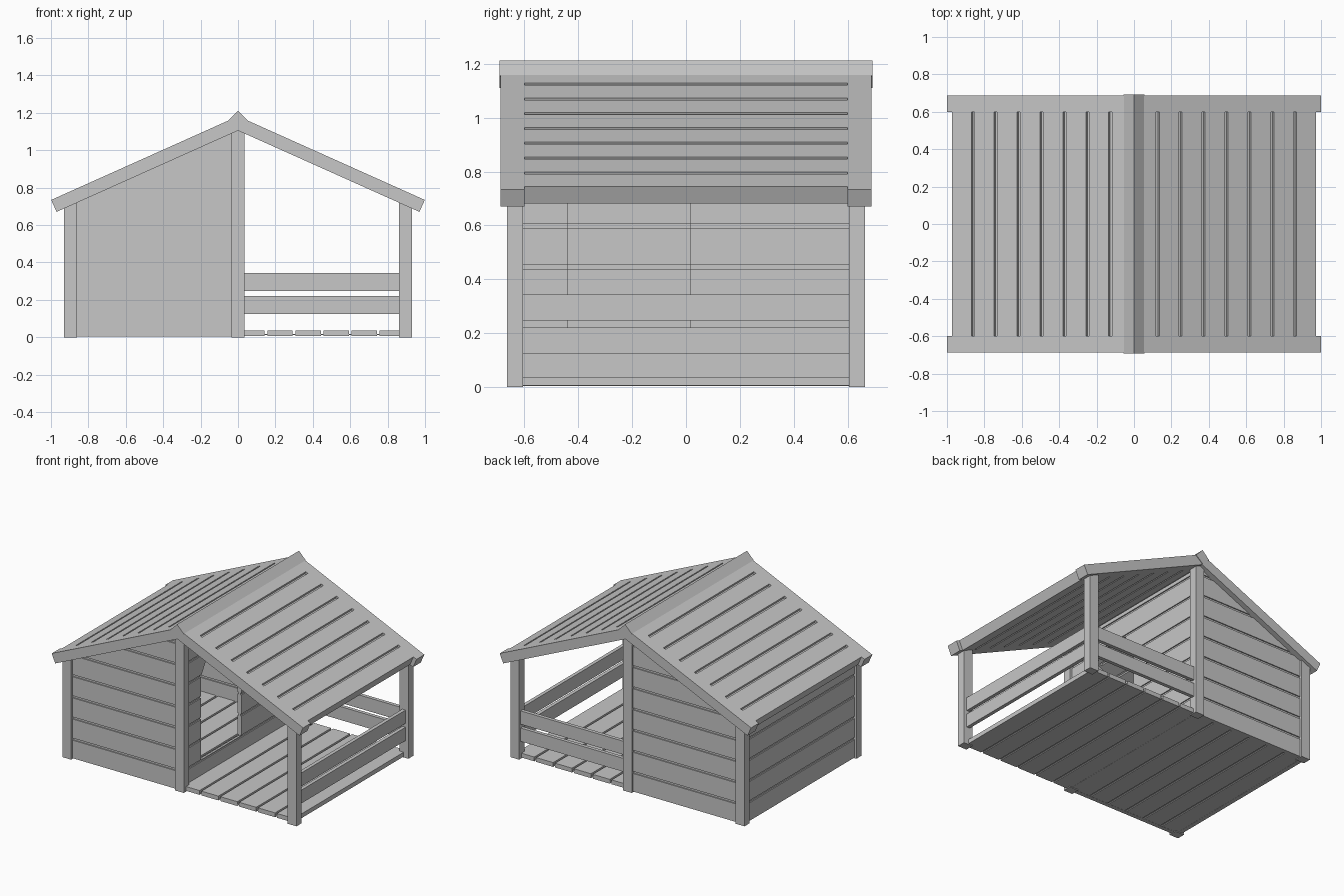
import bpy, bmesh, math
from mathutils import Vector

if "Cube" in bpy.data.objects:
    bpy.data.objects.remove(bpy.data.objects["Cube"], do_unlink=True)

wood = bpy.data.materials.new("grey_wood")
wood.use_nodes = True
GREY = (0.57, 0.57, 0.57, 1)
wood.diffuse_color = GREY
wood.node_tree.nodes["Principled BSDF"].inputs["Base Color"].default_value = GREY

SLOPE = math.atan(0.448)
PEAK = 1.105          # underside of the roof at the ridge
POST, INNER, OUTER = 0.035, 0.605, 0.665
SIDE_IN, SIDE_OUT = 0.86, 0.93
GAP = 0.015


def under(x):
    """Height of the roof underside at x."""
    return PEAK - abs(x) * math.tan(SLOPE)


def prism(bm, points, a, b, axis="y"):
    """Extrude a profile: (x, z) along y, or (y, z) along x."""
    def place(p, d):
        return (p[0], d, p[1]) if axis == "y" else (d, p[0], p[1])
    ends = [[bm.verts.new(place(p, d)) for p in points] for d in (a, b)]
    for ring in ends:
        bm.faces.new(ring)
    n = len(points)
    for i in range(n):
        j = (i + 1) % n
        bm.faces.new((ends[0][i], ends[0][j], ends[1][j], ends[1][i]))


def rect(u0, u1, v0, v1):
    return [(u0, v0), (u1, v0), (u1, v1), (u0, v1)]


def make(name, bm):
    bmesh.ops.recalc_face_normals(bm, faces=bm.faces)
    mesh = bpy.data.meshes.new(name)
    bm.to_mesh(mesh)
    bm.free()
    mesh.materials.append(wood)
    obj = bpy.data.objects.new(name, mesh)
    bpy.context.collection.objects.link(obj)
    return obj


# Siding courses: (bottom, top) of each horizontal cell
joints = [0.005] + [0.142 + 0.152 * i for i in range(7)] + [PEAK - 0.01]
courses = list(zip(joints, joints[1:]))


def layers(z0, z1):
    """A full thickness board and a thinner tongue that closes the joints."""
    return ((z0 + GAP / 2 * (z0 > 0.01), z1 - GAP / 2, 0), (z0, z1, 0.008))


# Posts with tops cut to the roof pitch
for label, y0 in (("front", -OUTER), ("back", INNER)):
    for side, x0, x1 in (("right", -SIDE_OUT, -SIDE_IN), ("middle", -POST, POST),
                         ("left", SIDE_IN, SIDE_OUT)):
        bm = bmesh.new()
        top = [(x1, under(x1)), (x0, under(x0))]
        if side == "middle":
            top.insert(1, (0, PEAK))
        prism(bm, [(x0, 0), (x1, 0)] + top, y0, y0 + OUTER - INNER)
        make(f"{label}_{side}_post", bm)

# Gable walls of the closed room
edge = -SIDE_IN - 0.01


def gable_board(z0, z1):
    def left(z):
        return max(edge, -(PEAK - z) / math.tan(SLOPE))
    pts = [(left(z0), z0), (-0.005, z0), (-0.005, z1), (left(z1), z1)]
    if z0 < under(edge) < z1:
        pts.append((edge, under(edge)))
    return pts


for label, s in (("front", -1), ("back", 1)):
    bm = bmesh.new()
    for z0, z1 in courses:
        for a, b, inset in layers(z0, z1):
            prism(bm, gable_board(a, b), s * (0.62 + inset), s * (0.65 - inset))
    make(f"{label}_gable_wall", bm)

# Eave wall of the closed room
bm = bmesh.new()
eave = under(0.9)
for z0, z1 in courses:
    if z0 < eave:
        for a, b, inset in layers(z0, min(z1, eave + GAP / 2)):
            prism(bm, rect(-0.615, 0.615, a, b), -0.915 + inset, -0.885 - inset, "x")
make("eave_wall", bm)

# Dividing wall with a doorway whose upper corners are cut off
DOOR_Y, DOOR_W = -0.2125, 0.2275


def door_half(z):
    return DOOR_W - max(0, z - joints[5]) * 0.6


bm = bmesh.new()
for i, (z0, z1) in enumerate(courses):
    for a, b, inset in layers(z0, z1):
        x = 0.016 - inset
        if 1 <= i <= 5:
            for s in (-1, 1):
                prism(bm, [(s * 0.61, a), (DOOR_Y + s * door_half(a), a),
                           (DOOR_Y + s * door_half(b), b), (s * 0.61, b)], -x, x, "x")
        else:
            prism(bm, rect(-0.61, 0.61, a, b), -x, x, "x")
make("dividing_wall", bm)

# Floor boards with a thin backing sheet
bm = bmesh.new()
for i in range(-6, 6):
    x0 = max(i * 0.15 + GAP / 2, -0.9)
    prism(bm, rect(x0, min((i + 1) * 0.15 - GAP / 2, 0.9), 0.006, 0.037), -0.64, 0.64)
prism(bm, rect(-0.89, 0.89, 0.012, 0.018), -0.635, 0.635)
make("floor", bm)

# Porch rails
for label, z0 in (("lower", 0.125), ("upper", 0.248)):
    bm = bmesh.new()
    prism(bm, rect(POST - 0.01, SIDE_IN + 0.01, z0, z0 + 0.096), 0.622, 0.648)
    make(f"back_{label}_rail", bm)
    bm = bmesh.new()
    prism(bm, rect(-0.615, 0.615, z0, z0 + 0.096), 0.882, 0.908, "x")
    make(f"side_{label}_rail", bm)

# Roof: barge boards at the ends, grooved planks between them
THICK = 0.07
MITRE = -THICK * math.tan(SLOPE)
PITCH = 0.1342


def on_slope(side, pts):
    c, s = math.cos(SLOPE), math.sin(SLOPE)
    return [(side * (u * c + t * s), PEAK - u * s + t * c) for u, t in pts]


for label, side in (("right", -1), ("left", 1)):
    for end, y0, y1 in (("front", -0.688, -0.6), ("back", 0.6, 0.688)):
        bm = bmesh.new()
        prism(bm, on_slope(side, [(0, 0), (1.063, 0), (1.063, THICK), (MITRE, THICK)]), y0, y1)
        make(f"{end}_{label}_barge_board", bm)
    bm = bmesh.new()
    for i in range(8):
        u0 = 0.1078 + PITCH * (i - 1) + 0.009
        u1 = min(u0 + PITCH - 0.018, 1.036)
        pts = rect(u0, u1, 0, THICK)
        if i == 0:
            pts = [(0, 0), (u1, 0), (u1, THICK), (MITRE, THICK)]
        prism(bm, on_slope(side, pts), -0.602, 0.602)
    prism(bm, on_slope(side, rect(0.02, 1.02, 0.02, 0.05)), -0.6, 0.6)
    make(f"{label}_roof_planks", bm)

# Ridge cap
bm = bmesh.new()
prism(bm, [(0, 1.212), (0.055, 1.156), (0, 1.11), (-0.055, 1.156)], -0.692, 0.692)
make("ridge_cap", bm)
